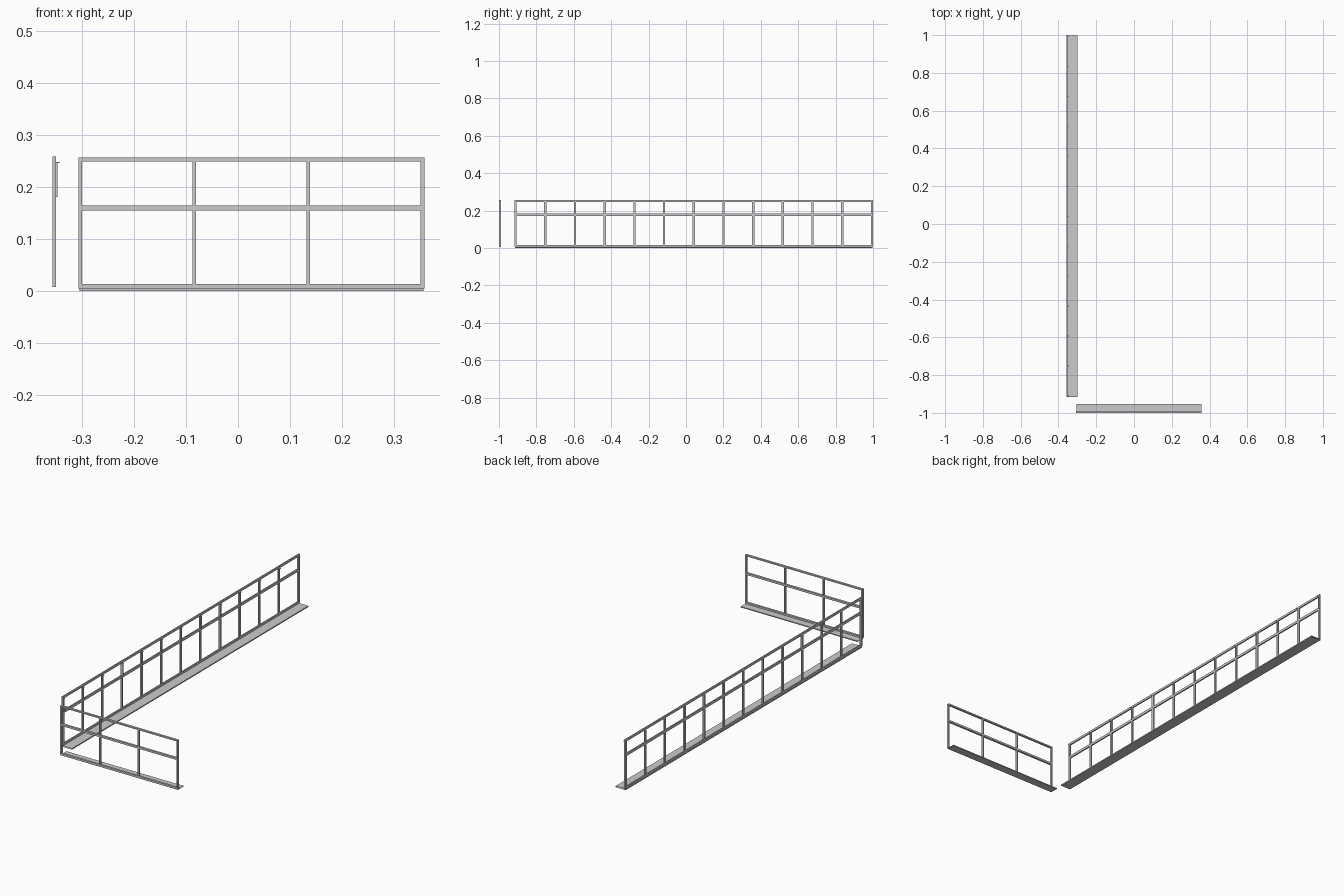
import bpy
import bmesh
from mathutils import Vector

cube = bpy.data.objects.get("Cube")
if cube:
    bpy.data.objects.remove(cube)

steel = bpy.data.materials.new("grey_steel")
steel.use_nodes = True
GREY = (0.6, 0.6, 0.6, 1)
steel.diffuse_color = GREY
steel.node_tree.nodes["Principled BSDF"].inputs["Base Color"].default_value = GREY


def box(name, low, high, open_axis=None):
    """Axis-aligned box, with its end caps left off along open_axis."""
    low, high = Vector(low), Vector(high)
    bm = bmesh.new()
    bmesh.ops.create_cube(bm, size=1)
    if open_axis is not None:
        caps = [f for f in bm.faces if abs(f.normal[open_axis]) > 0.9]
        bmesh.ops.delete(bm, geom=caps, context="FACES_ONLY")
    for v in bm.verts:
        v.co = Vector(l + (h - l) * (c + 0.5) for l, h, c in zip(low, high, v.co))
    mesh = bpy.data.meshes.new(name)
    bm.to_mesh(mesh)
    bm.free()
    mesh.materials.append(steel)
    obj = bpy.data.objects.new(name, mesh)
    bpy.context.collection.objects.link(obj)
    return obj


def railing(prefix, axis, start, end, depth, bays, post, rails):
    """Frame of rails and evenly spaced posts along axis (0 is x, 1 is y)."""
    def bar(name, a, b, z0, z1):
        if axis == 0:
            return box(name, (a, depth[0], z0), (b, depth[1], z1))
        return box(name, (depth[0], a, z0), (depth[1], b, z1))

    for label, (z0, z1) in rails.items():
        bar(f"{prefix}_{label}_rail", start, end, z0, z1)
    # Posts fill the gaps between neighbouring rails
    levels = sorted(rails.values())
    positions = [start + (end - start - post) * i / bays for i in range(bays + 1)]
    for i, a in enumerate(positions):
        for part, (below, above) in enumerate(zip(levels, levels[1:])):
            bar(f"{prefix}_post_{i + 1}_{part + 1}", a, a + post, below[1], above[0])
    return positions


# Short railing across the front, with its base plate
railing("front", 0, -0.307, 0.358, (-1.0, -0.989), 3, 0.007,
        {"bottom": (0.005, 0.013), "middle": (0.154, 0.164), "top": (0.249, 0.256)})
box("front_base_plate", (-0.305, -0.995, 0), (0.357, -0.952, 0.005), open_axis=0)

# Long railing down the right side, with its base plate
posts = railing("side", 1, -0.917, 1.0, (-0.357, -0.35), 12, 0.012,
                {"bottom": (0.007, 0.017), "middle": (0.172, 0.185), "top": (0.247, 0.258)})
box("side_base_plate", (-0.357, -0.915, 0), (-0.3, 0.998, 0.006), open_axis=1)

# Slim clips on the inner side of the upper posts
for i, y in enumerate(posts):
    box(f"clip_{i + 1}", (-0.35, y + 0.004, 0.18), (-0.347, y + 0.008, 0.246))
    box(f"clip_hook_{i + 1}", (-0.35, y + 0.004, 0.246), (-0.343, y + 0.008, 0.248))
